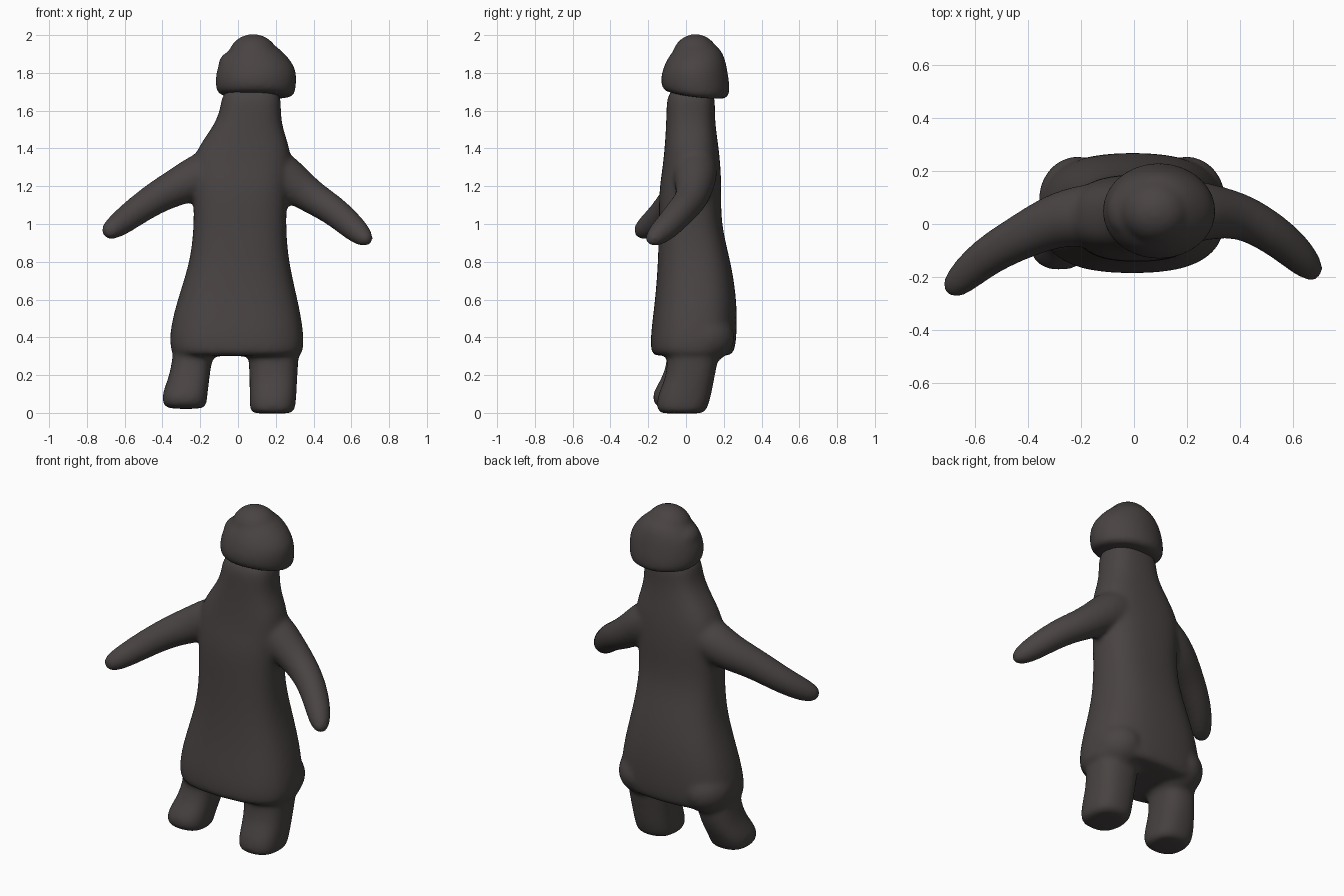
import bpy, bmesh, math
from mathutils import Vector

old = bpy.data.objects.get("Cube")
if old:
    bpy.data.objects.remove(old, do_unlink=True)

clay = bpy.data.materials.new("dark brown clay")
clay.use_nodes = True
COLOUR = (0.066, 0.057, 0.055, 1)
clay.diffuse_color = COLOUR
clay.node_tree.nodes["Principled BSDF"].inputs["Base Color"].default_value = COLOUR
clay.node_tree.nodes["Principled BSDF"].inputs["Roughness"].default_value = 0.8

SIDES = 20


def skin(bm, rings):
    """Bridge rings of points into a closed tube."""
    loops = [[bm.verts.new(p) for p in ring] for ring in rings]
    for a, b in zip(loops, loops[1:]):
        for i in range(SIDES):
            j = (i + 1) % SIDES
            bm.faces.new((a[i], a[j], b[j], b[i]))
    bm.faces.new(loops[0][::-1])
    bm.faces.new(loops[-1])


def stack(bm, sections, power=2.0):
    """Loft level sections: z, x min, x max, y min, y max."""
    rings = []
    for z, x0, x1, y0, y1 in sections:
        ring = []
        for i in range(SIDES):
            a = math.tau * i / SIDES
            c, s = math.cos(a), math.sin(a)
            u = math.copysign(abs(c) ** (2 / power), c)
            v = math.copysign(abs(s) ** (2 / power), s)
            ring.append(((x0 + x1 + u * (x1 - x0)) / 2, (y0 + y1 + v * (y1 - y0)) / 2, z))
        rings.append(ring)
    skin(bm, rings)


def limb(bm, path):
    """Round tube along x, y, z, radius."""
    pts = [Vector(p[:3]) for p in path]
    rings = []
    for k, p in enumerate(path):
        t = (pts[min(k + 1, len(pts) - 1)] - pts[max(k - 1, 0)]).normalized()
        side = t.cross(Vector((0, 1, 0))).normalized()
        up = t.cross(side)
        rings.append([pts[k] + p[3] * (side * math.cos(math.tau * i / SIDES)
                                       + up * math.sin(math.tau * i / SIDES))
                      for i in range(SIDES)])
    skin(bm, rings)


def ball(bm, centre, size):
    made = bmesh.ops.create_uvsphere(bm, u_segments=20, v_segments=12, radius=1)
    for v in made["verts"]:
        v.co = Vector(c + s * q for c, s, q in zip(centre, size, v.co))


def finish(bm, name, smoothing):
    """Melt the overlapping forms into one soft surface."""
    bmesh.ops.recalc_face_normals(bm, faces=bm.faces)
    mesh = bpy.data.meshes.new(name)
    bm.to_mesh(mesh)
    bm.free()
    mesh.materials.append(clay)
    obj = bpy.data.objects.new(name, mesh)
    bpy.context.collection.objects.link(obj)
    sub = obj.modifiers.new("round", "SUBSURF")
    sub.levels = sub.render_levels = 2
    melt = obj.modifiers.new("melt", "REMESH")
    melt.mode = "VOXEL"
    melt.voxel_size = 0.014
    melt.use_smooth_shade = True
    soft = obj.modifiers.new("soften", "SMOOTH")
    soft.factor = 0.5
    soft.iterations = smoothing
    return obj


# Robe, torso and neck
bm = bmesh.new()
stack(bm, [
    (0.30, -0.32, 0.32, -0.16, 0.22),
    (0.31, -0.36, 0.35, -0.19, 0.26),
    (0.42, -0.37, 0.355, -0.19, 0.272),
    (0.60, -0.325, 0.32, -0.165, 0.272),
    (0.80, -0.255, 0.27, -0.15, 0.24),
    (1.00, -0.235, 0.255, -0.145, 0.185),
    (1.18, -0.24, 0.265, -0.145, 0.19),
    (1.30, -0.25, 0.28, -0.125, 0.185),
    (1.40, -0.22, 0.28, -0.115, 0.175),
    (1.50, -0.145, 0.24, -0.108, 0.16),
    (1.60, -0.09, 0.225, -0.105, 0.152),
    (1.74, -0.09, 0.235, -0.10, 0.16),
], 2.6)

# Hanging fullness of the robe over each leg
for x in (-0.215, 0.2):
    ball(bm, (x, 0.09, 0.40), (0.15, 0.17, 0.14))

# Arms, curving forward and down
limb(bm, [(-0.02, 0.04, 1.32, 0.12), (-0.18, 0.035, 1.27, 0.122),
          (-0.30, 0.015, 1.205, 0.105), (-0.42, -0.045, 1.15, 0.087),
          (-0.55, -0.115, 1.06, 0.077), (-0.64, -0.195, 0.99, 0.066),
          (-0.685, -0.24, 0.96, 0.050), (-0.705, -0.26, 0.945, 0.025)])
limb(bm, [(0.10, 0.04, 1.34, 0.12), (0.22, 0.05, 1.27, 0.122),
          (0.31, 0.045, 1.20, 0.103), (0.41, 0.03, 1.13, 0.087),
          (0.51, -0.025, 1.07, 0.080), (0.60, -0.095, 0.99, 0.073),
          (0.665, -0.165, 0.93, 0.058), (0.70, -0.20, 0.90, 0.025)])

# Legs and feet
stack(bm, [
    (0.02, -0.37, -0.18, -0.13, 0.05),
    (0.04, -0.40, -0.165, -0.17, 0.07),
    (0.10, -0.405, -0.16, -0.185, 0.10),
    (0.18, -0.37, -0.15, -0.13, 0.14),
    (0.27, -0.35, -0.14, -0.10, 0.16),
    (0.38, -0.34, -0.10, -0.10, 0.18),
], 2.5)
stack(bm, [
    (-0.005, 0.08, 0.28, -0.13, 0.09),
    (0.01, 0.06, 0.305, -0.16, 0.11),
    (0.09, 0.06, 0.31, -0.155, 0.135),
    (0.18, 0.06, 0.315, -0.11, 0.15),
    (0.27, 0.055, 0.32, -0.10, 0.17),
    (0.38, 0.05, 0.33, -0.10, 0.18),
], 2.5)
finish(bm, "robed_body", 12)

# Capped head with a raised crown; its rim dips toward the back
bm = bmesh.new()
stack(bm, [
    (1.68, -0.06, 0.25, -0.08, 0.18),
    (1.69, -0.11, 0.30, -0.125, 0.225),
    (1.74, -0.124, 0.31, -0.138, 0.237),
    (1.81, -0.118, 0.314, -0.128, 0.222),
    (1.87, -0.095, 0.28, -0.105, 0.21),
    (1.93, -0.04, 0.22, -0.06, 0.185),
    (1.97, 0.02, 0.16, -0.01, 0.12),
])
for v in bm.verts:
    if v.co.z < 1.78:
        v.co.z -= 0.12 * (v.co.y - 0.02) + 0.08 * max(0, v.co.x - 0.15)
ball(bm, (0.08, 0.05, 1.885), (0.135, 0.125, 0.121))
ball(bm, (-0.03, 0.05, 1.84), (0.075, 0.10, 0.075))
finish(bm, "capped_head", 4)
